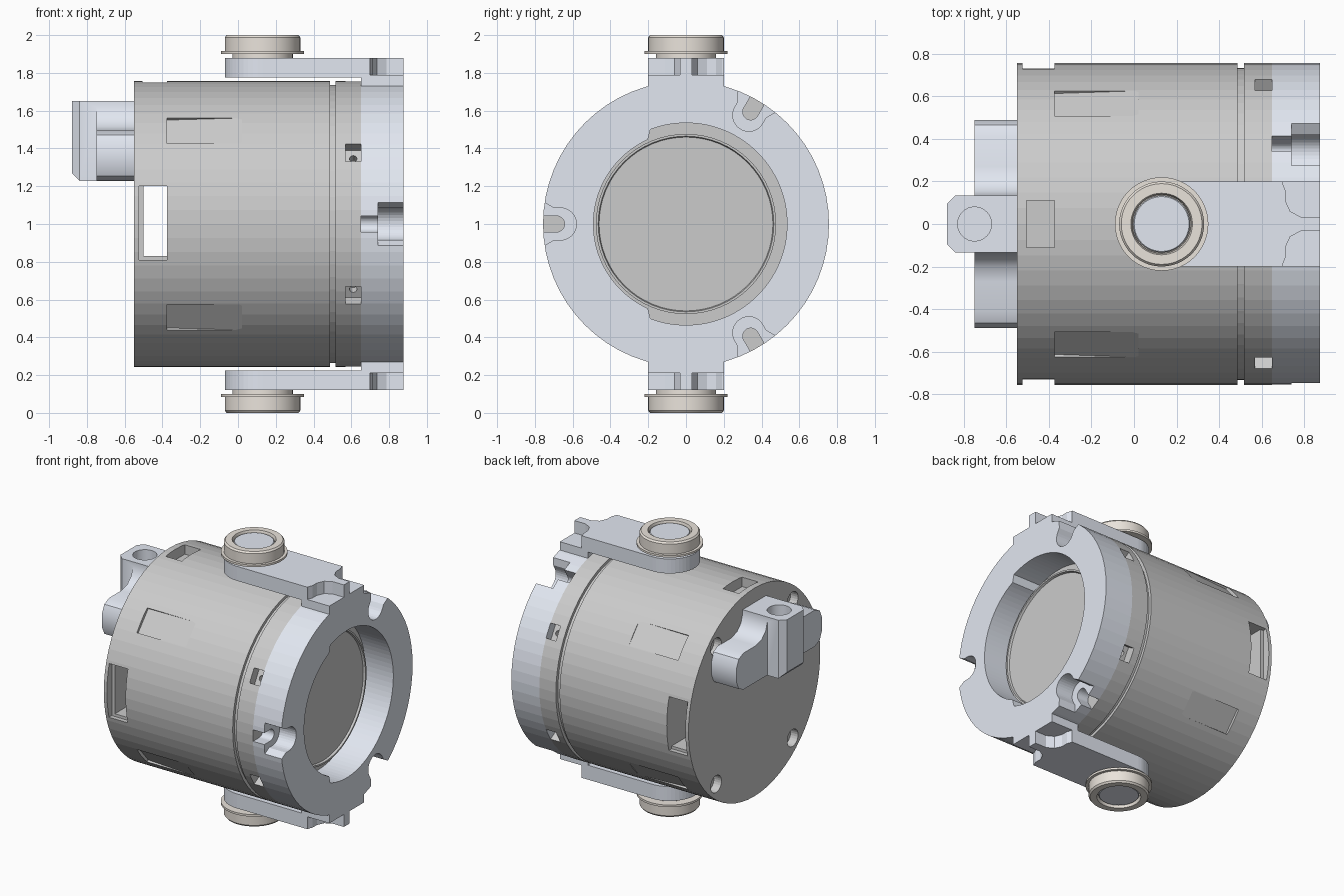
import bpy, bmesh
from math import sin, cos, pi, radians
from mathutils import Matrix

if "Cube" in bpy.data.objects:
    bpy.data.objects.remove(bpy.data.objects["Cube"])

R = 0.757   # drum radius; everything is modelled around z = 0 and lifted at the end


def material(name, c):
    m = bpy.data.materials.new(name)
    m.diffuse_color = (*c, 1)
    m.use_nodes = True
    m.node_tree.nodes["Principled BSDF"].inputs["Base Color"].default_value = m.diffuse_color
    return m


GREY = material("drum_grey", (0.52, 0.52, 0.52))
PALE = material("pale_metal", (0.76, 0.80, 0.88))
CREAM = material("cream", (0.82, 0.77, 0.71))


def finish(name, bm, mat):
    bmesh.ops.recalc_face_normals(bm, faces=bm.faces)
    me = bpy.data.meshes.new(name)
    bm.to_mesh(me)
    bm.free()
    ob = bpy.data.objects.new(name, me)
    bpy.context.collection.objects.link(ob)
    if mat:
        me.materials.append(mat)
    return ob


def place(axis, u, v, w):
    return {"X": (w, u, v), "Y": (u, w, v), "Z": (u, v, w)}[axis]


def loft(name, rings, mat):
    bm = bmesh.new()
    loops = [[bm.verts.new(p) for p in ring] for ring in rings]
    n = len(loops[0])
    for a, b in zip(loops, loops[1:]):
        for i in range(n):
            j = (i + 1) % n
            bm.faces.new((a[i], a[j], b[j], b[i]))
    bm.faces.new(loops[0])
    bm.faces.new(loops[-1])
    return finish(name, bm, mat)


def prism(name, pts, axis, lo, hi, mat=None, turn=0):
    ob = loft(name, [[place(axis, u, v, w) for u, v in pts] for w in (lo, hi)], mat)
    ob.data.transform(Matrix.Rotation(radians(turn), 4, "X"))
    return ob


def circle(r, n=64, cu=0, cv=0):
    return [(cu + r * cos(2 * pi * i / n), cv + r * sin(2 * pi * i / n)) for i in range(n)]


def rect(u0, u1, v0, v1):
    return [(u0, v0), (u1, v0), (u1, v1), (u0, v1)]


def lathe(name, profile, axis, mat, n=64, cu=0, cv=0):
    return loft(name, [[place(axis, u, v, w) for u, v in circle(r, n, cu, cv)]
                       for w, r in profile], mat)


def boolean(ob, other, op="DIFFERENCE"):
    mod = ob.modifiers.new(op, "BOOLEAN")
    mod.operation, mod.object, mod.solver = op, other, "EXACT"
    bpy.context.view_layer.objects.active = ob
    bpy.ops.object.modifier_apply(modifier=mod.name)
    bpy.data.objects.remove(other)


def smooth(ob, angle=30):
    bpy.ops.object.select_all(action="DESELECT")
    ob.select_set(True)
    bpy.context.view_layer.objects.active = ob
    bpy.ops.object.shade_smooth_by_angle(angle=radians(angle))


# Drum body with seam groove and lens seat
drum = lathe("drum_body", [(-.55, R), (.487, R), (.487, .735), (.517, .735), (.517, R),
                           (.65, R), (.65, .477), (.70, .477), (.70, .465), (.685, .46)],
             "X", GREY)
# Side windows run straight through, with a shallow step beside them
boolean(drum, prism("cut", rect(-.50, -.375, -.17, .20), "Y", -1, 1))
for s in (-1, 1):
    boolean(drum, prism("cut", rect(-.525, -.375, -.19, .20), "Y", *sorted((s * .70, s))))
# Top pocket
boolean(drum, prism("cut", rect(-.505, -.375, -.11, .11), "Z", .68, 1))
# Sloping grip flats
for a in (49, -49, 131, -131):
    boolean(drum, prism("cut", [(-.375, .735), (.02, .752), (.02, .9), (-.375, .9)],
                        "Y", -.09, .09, turn=a))
# Screw pockets in the front band
for a in range(0, 360, 60):
    boolean(drum, prism("cut", rect(.57, .66, -.052, .052), "Z", .69, .9, turn=a))
    boolean(drum, prism("cut", circle(.02, 12, .61, 0), "Z", .64, .75, turn=a))
# Counterbores in the rear face
for y in (-.44, .44):
    for z in (-.5, .5):
        boolean(drum, prism("cut", circle(.062, 24, y, z), "X", -.6, -.49))

# Front yoke: ring with pads and arms above and below
yoke = prism("front_yoke", circle(R), "X", .65, .875, PALE)
arm = [(.875, -.2), (.875, .2)] + [(.13 + .2 * cos(t), .2 * sin(t))
                                   for t in [pi / 2 + pi * i / 24 for i in range(25)]]
for s in (-1, 1):
    boolean(yoke, prism("pad", rect(.65, .875, -.2, .2), "Z",
                        *sorted((s * .60, s * .83))), "UNION")
    boolean(yoke, prism("arm", arm, "Z", *sorted((s * .775, s * .88))), "UNION")
    for t in (-1, 1):
        # Rounded screw seats at the arm corners
        seat = [(.70, .25), (.70, .19), (.712, .16), (.712, .11), (.735, .06), (.785, .033),
                (.9, .033), (.9, .25)]
        boolean(yoke, prism("cut", [(x, t * y) for x, y in seat], "Z",
                            *sorted((s * .79, s * .95))))
# Stepped aperture
hole = []
for i in range(96):
    a = 2 * pi * (i + .5) / 96
    r = .535 if .535 * cos(a) > -.2 else .49
    hole.append((r * cos(a), r * sin(a)))
boolean(yoke, prism("cut", hole, "X", .6, .95))
# Three open scallops with screw slots


def u_slot(r, c, flare):
    arc = [(r * cos(t), c + r * sin(t)) for t in [pi + pi * i / 16 for i in range(17)]]
    return arc + [(r, .70), (r + flare, .76), (r + flare, .9), (-r - flare, .9),
                  (-r - flare, .76), (-r, .70)]


for a in (90, -30, -150):
    boolean(yoke, prism("cut", u_slot(.085, .665, .035), "X", .74, .95, turn=a))
    boolean(yoke, prism("cut", u_slot(.042, .685, 0), "X", .60, .76, turn=a))

# Pivot bearings and their pins
for s, side in ((1, "top"), (-1, "bottom")):
    prof = [(.87, .16), (.90, .16), (.90, .22), (.915, .22), (.915, .2), (.988, .2), (1.0, .19),
            (1.0, .145), (.98, .138), (.96, .138)]
    smooth(lathe(side + "_bearing", [(s * z, r) for z, r in prof], "Z", CREAM, 48, .13))
    smooth(lathe(side + "_pin", [(s * .87, .134), (s * .983, .134), (s * .988, .129)],
                 "Z", PALE, 48, .13))

# Rear bracket: rounded cross bar plus drilled block
half = [(.135, .62), (.155, .56), (.20, .515), (.27, .495), (.41, .495), (.465, .47),
        (.49, .415), (.49, .31), (.465, .255), (.41, .23)]
bar = half + [(-y, z) for y, z in reversed(half)]
bracket = prism("rear_bracket", bar, "X", -.75, -.545, PALE)
block = [(-.545, -.135), (-.545, .135), (-.84, .135), (-.88, .095), (-.88, -.095), (-.84, -.135)]
boolean(bracket, prism("block", block, "Z", .228, .652), "UNION")
boolean(bracket, prism("cut", [(-.95, .15), (-.80, .19), (-.95, .34)], "Y", -.3, .3))
boolean(bracket, prism("cut", circle(.08, 32, -.75, 0), "Z", .42, .75))
smooth(bracket)

# Stand the model on the floor
for ob in bpy.context.scene.objects:
    ob.location.z += 1
